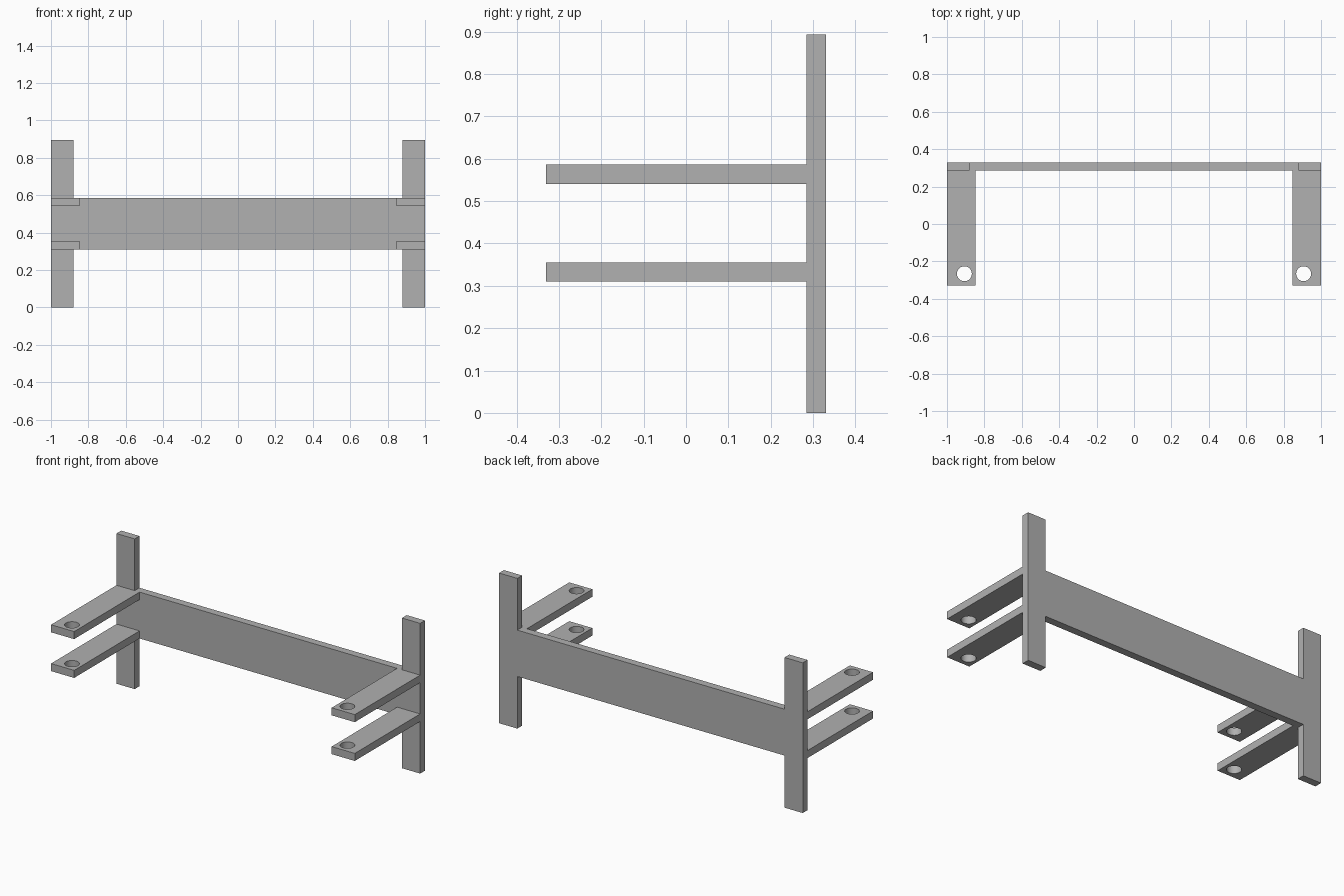
import bpy, bmesh, math

if "Cube" in bpy.data.objects:
    bpy.data.objects.remove(bpy.data.objects["Cube"])

grey = bpy.data.materials.new("plain_grey")
grey.diffuse_color = (0.44, 0.44, 0.44, 1)
grey.use_nodes = True
grey.node_tree.nodes["Principled BSDF"].inputs["Base Color"].default_value = grey.diffuse_color

BACK, PLATE_FRONT, ARM_FRONT = 0.33, 0.285, -0.33
HEIGHT, BEAM_LOW, BEAM_HIGH = 0.894, 0.31, 0.586
POST_W, ARM_W, THICK = 0.12, 0.152, 0.045


def prism(name, loops, depth):
    """Fill closed loops (outer outline, then holes) and extrude by a vector."""
    bm = bmesh.new()
    edges = []
    for loop in loops:
        vs = [bm.verts.new(p) for p in loop]
        edges += [bm.edges.new((vs[i - 1], vs[i])) for i in range(len(vs))]
    if len(loops) == 1:
        bm.faces.new(vs)
    else:
        bmesh.ops.triangle_fill(bm, use_beauty=True, edges=edges)
    res = bmesh.ops.extrude_face_region(bm, geom=bm.faces[:], use_keep_orig=True)
    moved = [g for g in res["geom"] if isinstance(g, bmesh.types.BMVert)]
    bmesh.ops.translate(bm, verts=moved, vec=depth)
    bmesh.ops.recalc_face_normals(bm, faces=bm.faces[:])
    mesh = bpy.data.meshes.new(name)
    bm.to_mesh(mesh)
    bm.free()
    mesh.materials.append(grey)
    ob = bpy.data.objects.new(name, mesh)
    bpy.context.collection.objects.link(ob)
    return ob


# back frame: two posts joined by a wide cross beam, one H-shaped plate
i = 1 - POST_W
right = [(i, BEAM_LOW), (i, 0), (1, 0), (1, HEIGHT), (i, HEIGHT), (i, BEAM_HIGH)]
outline = right + [(-x, z) for x, z in reversed(right)]
prism("back_frame", [[(x, PLATE_FRONT, z) for x, z in outline]],
      (0, BACK - PLATE_FRONT, 0))

# four arms reaching forward, each with a round hole near its tip
for side, s in (("left", -1), ("right", 1)):
    for level, z in (("lower", BEAM_LOW), ("upper", BEAM_HIGH - THICK)):
        rect = [(s * x, y, z) for x, y in ((1, ARM_FRONT), (1, PLATE_FRONT),
                (1 - ARM_W, PLATE_FRONT), (1 - ARM_W, ARM_FRONT))]
        hole = [(s * 0.907 + 0.04 * math.cos(a), -0.266 + 0.04 * math.sin(a), z)
                for a in (math.tau * k / 32 for k in range(32))]
        arm = prism(f"{side}_{level}_arm", [rect, hole], (0, 0, THICK))
        bpy.ops.object.select_all(action='DESELECT')
        arm.select_set(True)
        bpy.context.view_layer.objects.active = arm
        bpy.ops.object.shade_smooth_by_angle(angle=math.radians(30))
